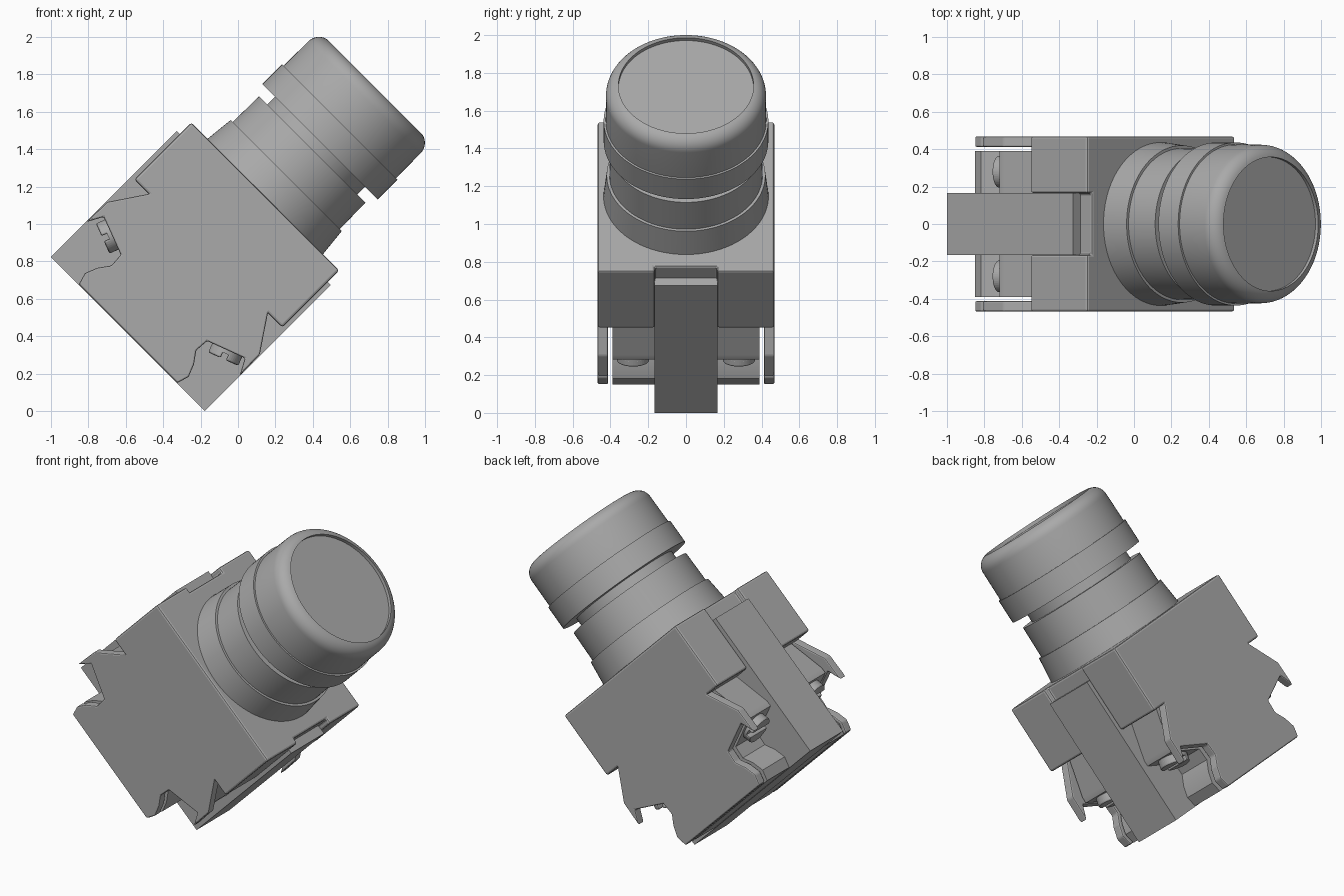
import bpy, bmesh, math
from mathutils import Matrix, Vector

if "Cube" in bpy.data.objects:
    bpy.data.objects.remove(bpy.data.objects["Cube"])

# One plain grey for the whole device
grey = bpy.data.materials.new("plain_grey")
grey.use_nodes = True
GREY = (0.4, 0.4, 0.4, 1)
grey.diffuse_color = GREY
grey.node_tree.nodes["Principled BSDF"].inputs["Base Color"].default_value = GREY

# Parts are modelled upright, then the whole device leans 45 degrees
LEAN = Matrix.Rotation(math.radians(45), 4, 'Y') @ Matrix.Translation((-0.708, 0, 0))
# Maps a flat (a, b) profile with depth d to (a, d, b)
SIDEWAYS = Matrix(((1, 0, 0, 0), (0, 0, 1, 0), (0, 1, 0, 0), (0, 0, 0, 1)))


def finish(name, bm, place, bevel=0, smooth=False):
    bm.transform(LEAN @ place)
    bmesh.ops.recalc_face_normals(bm, faces=bm.faces)
    mesh = bpy.data.meshes.new(name)
    bm.to_mesh(mesh)
    bm.free()
    mesh.materials.append(grey)
    obj = bpy.data.objects.new(name, mesh)
    bpy.context.collection.objects.link(obj)
    if bevel:
        mod = obj.modifiers.new("soft_edges", 'BEVEL')
        mod.width, mod.segments = bevel, 2
        mod.limit_method = 'ANGLE'
    if smooth:
        bpy.ops.object.select_all(action='DESELECT')
        obj.select_set(True)
        bpy.context.view_layer.objects.active = obj
        bpy.ops.object.shade_smooth_by_angle(angle=math.radians(30))
    return obj


def prism(name, outline, low, high, place=Matrix(), bevel=0, smooth=False):
    bm = bmesh.new()
    face = bm.faces.new([bm.verts.new((a, b, low)) for a, b in outline])
    top = bmesh.ops.extrude_face_region(bm, geom=[face])["geom"]
    verts = [v for v in top if isinstance(v, bmesh.types.BMVert)]
    bmesh.ops.translate(bm, verts=verts, vec=(0, 0, high - low))
    return finish(name, bm, place, bevel, smooth)


def lathe(name, profile, place=Matrix(), steps=96):
    bm = bmesh.new()
    verts = [bm.verts.new((r, 0, z)) for r, z in profile]
    edges = [bm.edges.new(pair) for pair in zip(verts, verts[1:])]
    bmesh.ops.spin(bm, geom=verts + edges, cent=(0, 0, 0), axis=(0, 0, 1),
                   angle=math.tau, steps=steps)
    bmesh.ops.remove_doubles(bm, verts=bm.verts, dist=0.0001)
    return finish(name, bm, place, smooth=True)


def mirrored(half):
    return half + [(-a, b) for a, b in reversed(half)]


# Square housing with a notch in each end for the rib
quarter = [(0.559, 0.468), (0.559, 0.165), (0.524, 0.165)]
right = quarter + [(a, -b) for a, b in reversed(quarter)]
prism("housing", mirrored(right), 0.484, 0.914, bevel=0.012)

# Central rib running through the base
prism("central_rib", mirrored([(0.582, -0.125), (0.582, 0.827)]),
      -0.167, 0.167, SIDEWAYS)

# Outer walls with hooked ears, and terminal blocks set between them and the rib
foot = [(0.373, -0.122), (0.392, -0.057), (0.365, 0.01), (0.321, 0.071), (0.326, 0.148)]
wall = mirrored(foot + [(0.534, 0.226), (0.580, 0.141), (0.576, 0.297),
                        (0.45, 0.484), (0.45, 0.6)])
block = mirrored(foot + [(0.534, 0.226), (0.534, 0.26), (0.45, 0.484), (0.45, 0.6)])

# Slotted screw head halves
arc = [math.radians(10 + 160 * i / 20) for i in range(21)]
half_disc = [(0.088 * math.cos(t), 0.088 * math.sin(t)) for t in arc]

for side, name in ((1, "back"), (-1, "front")):
    flip = Matrix.Scale(side, 4, (0, 1, 0))
    prism(name + "_wall", wall, 0.412, 0.468, flip @ SIDEWAYS, bevel=0.008)
    prism(name + "_terminal_block", block, 0.16, 0.39, flip @ SIDEWAYS, smooth=True)
    for end, label in ((1, "right"), (-1, "left")):
        # Screws sit on the slanted underside of each terminal
        axis = Vector((end * 0.354, 0, -0.935))
        seat = (Matrix.Translation((end * 0.437, side * 0.28, 0.189))
                @ axis.to_track_quat('Z', 'Y').to_matrix().to_4x4())
        screw = name + "_" + label + "_screw"
        lathe(screw + "_base", [(0, -0.02), (0.088, -0.02), (0.088, 0.02), (0, 0.02)],
              seat, 32)
        for k in (1, -1):
            prism(screw + "_head", [(a, k * b) for a, b in half_disc],
                  0.01, 0.052, seat, bevel=0.012)

# Collar and neck rising from the housing
lathe("collar", [(0, 0.9), (0.438, 0.9), (0.42, 1.072), (0.405, 1.072),
                 (0.402, 1.27), (0.34, 1.27), (0.34, 1.4), (0, 1.4)])

# Push button: skirt, rounded cap and slightly recessed face
fillet = [(0.344 + 0.08 * math.cos(t), 1.664 + 0.08 * math.sin(t))
          for t in (math.radians(i * 10) for i in range(9))]
lathe("push_button", [(0, 1.329), (0.436, 1.329), (0.436, 1.478), (0.425, 1.478)]
      + fillet + [(0.358, 1.722), (0, 1.722)])
